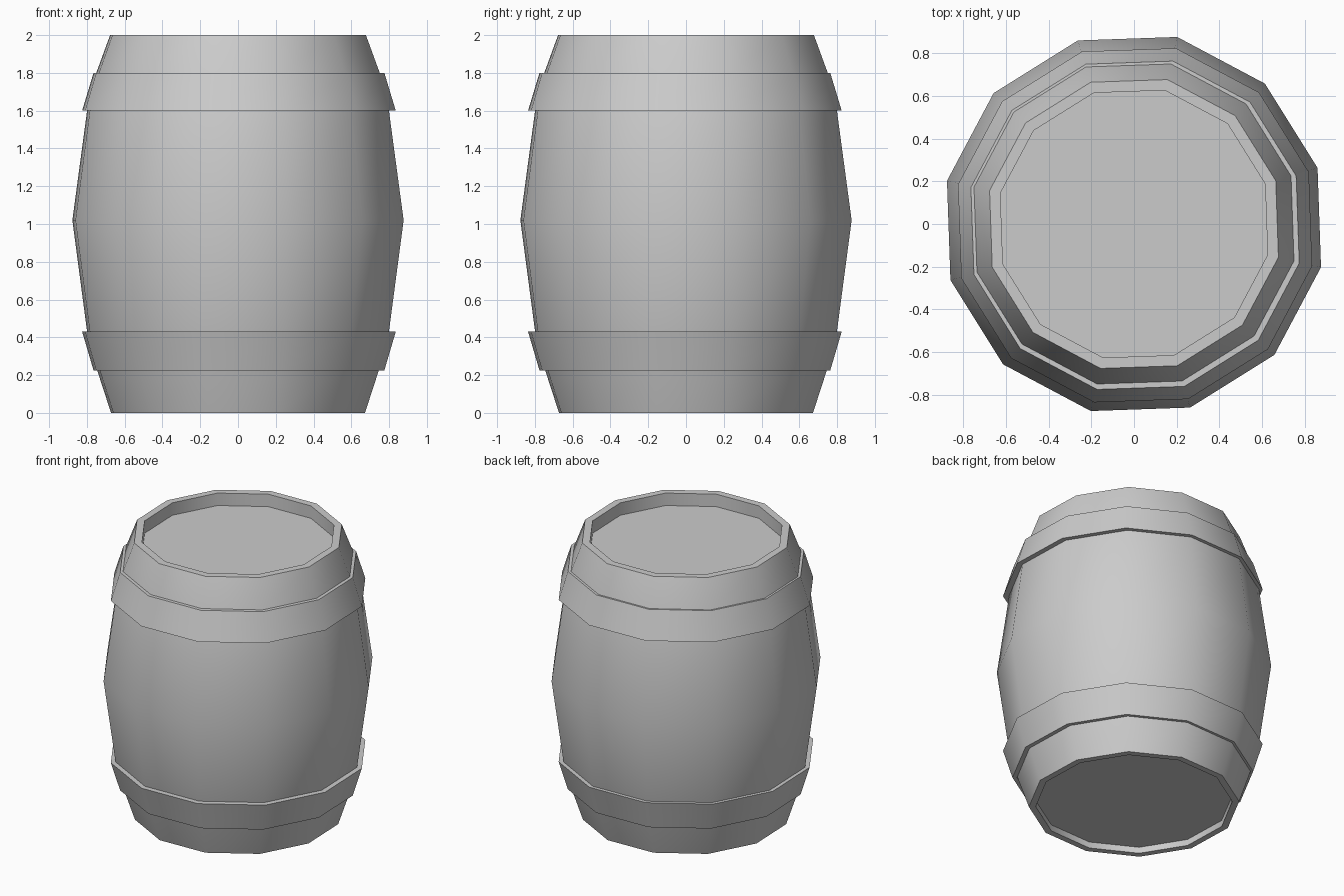
import bpy, bmesh
from math import sin, cos, radians

if "Cube" in bpy.data.objects:
    bpy.data.objects.remove(bpy.data.objects["Cube"])

SIDES, START = 12, 17


def lathe(name, profile, closed=False, shift=(0, 0)):
    """Turn an (radius, z) profile around z; open profiles get end caps."""
    bm = bmesh.new()
    rings = []
    for r, z in profile:
        angles = [radians(START + 360 / SIDES * i) for i in range(SIDES)]
        rings.append([bm.verts.new((r * cos(a) + shift[0], r * sin(a) + shift[1], z)) for a in angles])
    pairs = list(zip(rings, rings[1:]))
    if closed:
        pairs.append((rings[-1], rings[0]))
    else:
        bm.faces.new(rings[0])
        bm.faces.new(rings[-1])
    for lo, hi in pairs:
        for i in range(SIDES):
            j = (i + 1) % SIDES
            bm.faces.new((lo[i], lo[j], hi[j], hi[i]))
    bmesh.ops.recalc_face_normals(bm, faces=bm.faces)
    mesh = bpy.data.meshes.new(name)
    bm.to_mesh(mesh)
    bm.free()
    obj = bpy.data.objects.new(name, mesh)
    bpy.context.collection.objects.link(obj)
    bpy.ops.object.select_all(action='DESELECT')
    obj.select_set(True)
    bpy.context.view_layer.objects.active = obj
    bpy.ops.object.shade_smooth_by_angle(angle=radians(40))
    return obj


# Bulging body with a recessed lid and a recessed base
lathe("barrel_body", [
    (0.645, 0.045), (0.645, 0), (0.69, 0), (0.765, 0.225), (0.82, 0.43),
    (0.9, 1.02), (0.82, 1.6), (0.77, 1.8), (0.695, 2), (0.643, 2), (0.643, 1.91)])

# Two raised hoops, sitting very slightly off centre
hoops = {
    "lower_hoop": [(0.76, 0.225), (0.79, 0.225), (0.852, 0.43), (0.81, 0.43)],
    "upper_hoop": [(0.81, 1.6), (0.852, 1.6), (0.79, 1.8), (0.76, 1.8)],
}
for name, profile in hoops.items():
    lathe(name, profile, closed=True, shift=(0.005, -0.006))
